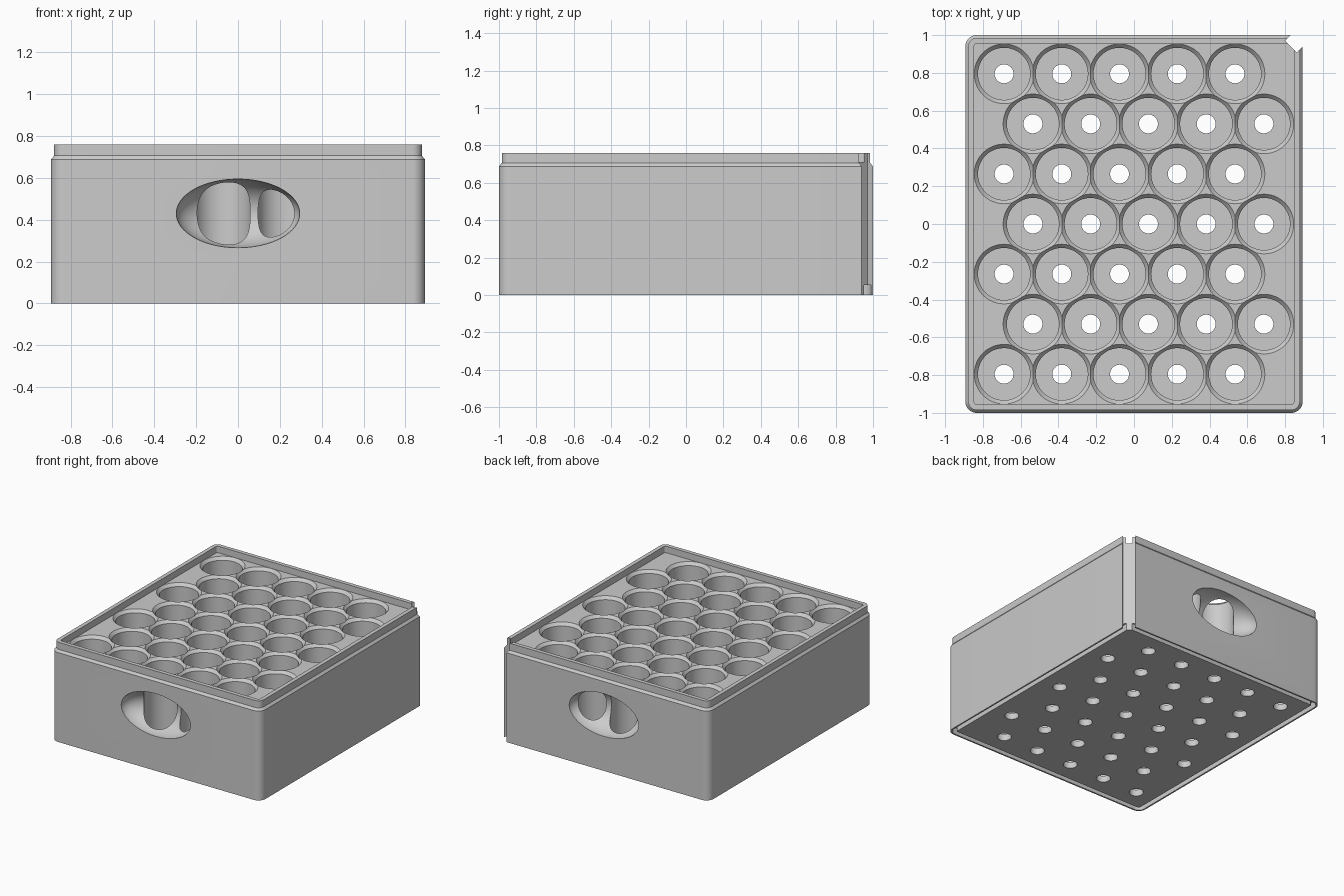
import bpy, bmesh, math
from mathutils import Matrix

if "Cube" in bpy.data.objects:
    bpy.data.objects.remove(bpy.data.objects["Cube"])

grey = bpy.data.materials.new("plain grey")
grey.diffuse_color = (0.6, 0.6, 0.6, 1)
grey.use_nodes = True
grey.node_tree.nodes["Principled BSDF"].inputs["Base Color"].default_value = grey.diffuse_color


def make_object(name, bm):
    bmesh.ops.recalc_face_normals(bm, faces=bm.faces)
    mesh = bpy.data.meshes.new(name)
    bm.to_mesh(mesh)
    bm.free()
    obj = bpy.data.objects.new(name, mesh)
    bpy.context.collection.objects.link(obj)
    mesh.materials.append(grey)
    return obj


def loft(bm, rings):
    """Skin a stack of equal-sized point rings and cap both ends."""
    rows = [[bm.verts.new(p) for p in ring] for ring in rings]
    n = len(rows[0])
    for a, b in zip(rows, rows[1:]):
        for i in range(n):
            j = (i + 1) % n
            bm.faces.new((a[i], a[j], b[j], b[i]))
    bm.faces.new(rows[0][::-1])
    bm.faces.new(rows[-1])


def rounded_rect(inset, z, steps=8):
    hx, hy, r = 0.893 - inset, 1.0 - inset, max(0.06 - inset, 0.008)
    pts = []
    for k, (sx, sy) in enumerate(((1, 1), (-1, 1), (-1, -1), (1, -1))):
        for s in range(steps + 1):
            a = math.pi / 2 * (k + s / steps)
            pts.append((sx * (hx - r) + r * math.cos(a),
                        sy * (hy - r) + r * math.sin(a), z))
    return pts


def circle(cx, cy, r, z, n=48):
    return [(cx + r * math.cos(2 * math.pi * i / n),
             cy + r * math.sin(2 * math.pi * i / n), z) for i in range(n)]


# Tray body: base, stacking groove, outer wall, chamfer, stacking lip, deck
bm = bmesh.new()
loft(bm, [rounded_rect(i, z) for i, z in (
    (0.048, 0), (0.048, 0.053), (0.012, 0.053), (0.012, 0), (0, 0), (0, 0.688),
    (0.015, 0.706), (0.015, 0.76), (0.046, 0.76), (0.046, 0.71))])
tray = make_object("storage_tray", bm)

cutters = bpy.data.collections.new("cutters")
bpy.context.scene.collection.children.link(cutters)


def add_cutter(obj):
    bpy.context.collection.objects.unlink(obj)
    cutters.objects.link(obj)
    obj.hide_render = True


# Staggered wells with a chamfered mouth and a drain hole
for row in range(7):
    y = (3 - row) * 0.265
    x0 = -0.688 if row % 2 == 0 else -0.535
    for col in range(5):
        x = x0 + col * 0.3057
        bm = bmesh.new()
        loft(bm, [circle(x, y, r, z) for r, z in (
            (0.05, -0.1), (0.05, 0.05), (0.138, 0.05),
            (0.138, 0.688), (0.158, 0.71), (0.158, 0.73))])
        add_cutter(make_object("well_cutter", bm))

# Scooped oval hand grips in the front and back walls
for side in (-1, 1):
    bm = bmesh.new()
    bmesh.ops.create_uvsphere(
        bm, u_segments=64, v_segments=32, radius=1,
        matrix=Matrix.Translation((0, side, 0.43)) @ Matrix.Diagonal((0.295, 0.18, 0.164, 1)))
    add_cutter(make_object("grip_cutter", bm))

# Square slot down the back right corner
bm = bmesh.new()
bmesh.ops.create_cube(
    bm, size=1,
    matrix=Matrix.Translation((0.831, 0.939, 0.4)) @ Matrix.Rotation(math.pi / 4, 4, "Z")
    @ Matrix.Translation((0.1, 0, 0)) @ Matrix.Diagonal((0.2, 0.088, 1.2, 1)))
add_cutter(make_object("corner_slot_cutter", bm))

# Carve the tray, then drop the cutters
cut = tray.modifiers.new("carve", "BOOLEAN")
cut.operation = "DIFFERENCE"
cut.operand_type = "COLLECTION"
cut.collection = cutters
cut.solver = "EXACT"
cut.use_self = True
bpy.context.view_layer.objects.active = tray
tray.select_set(True)
bpy.ops.object.modifier_apply(modifier=cut.name)
for obj in list(cutters.objects):
    bpy.data.objects.remove(obj)
bpy.data.collections.remove(cutters)
bpy.ops.object.select_all(action="DESELECT")
tray.select_set(True)
bpy.ops.object.shade_smooth_by_angle(angle=math.radians(25))
